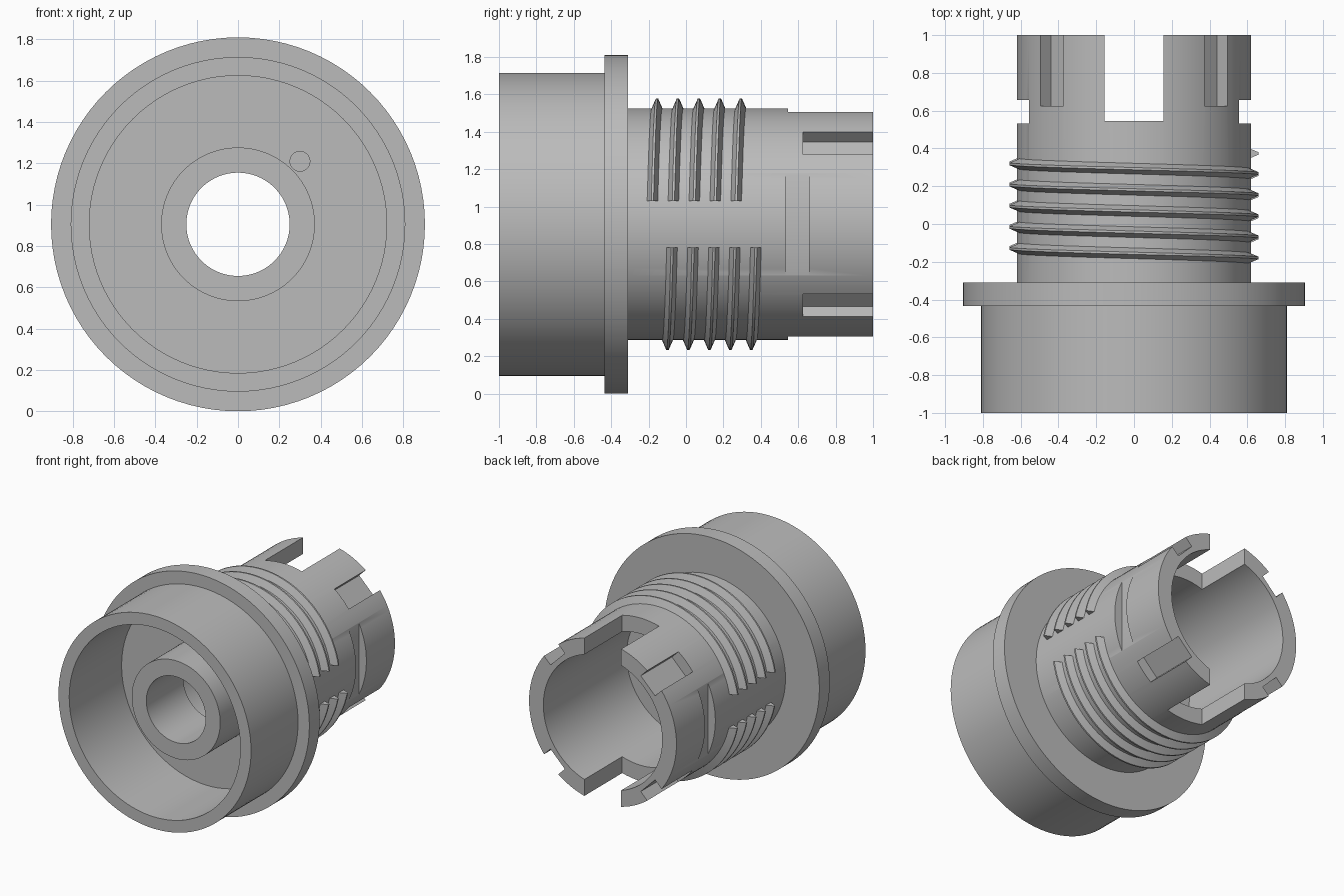
import bpy
import bmesh
import math
from mathutils import Matrix, Vector

CENTRE = 0.905   # height of the main axis, which runs along y
SIDES = 96

if "Cube" in bpy.data.objects:
    bpy.data.objects.remove(bpy.data.objects["Cube"], do_unlink=True)

grey = bpy.data.materials.new("plain grey")
grey.use_nodes = True
grey.diffuse_color = (0.5, 0.5, 0.5, 1)
grey.node_tree.nodes["Principled BSDF"].inputs["Base Color"].default_value = (0.5, 0.5, 0.5, 1)


def add_object(name, bm):
    """Turn a bmesh into a grey object on the main axis."""
    bmesh.ops.recalc_face_normals(bm, faces=bm.faces)
    mesh = bpy.data.meshes.new(name)
    bm.to_mesh(mesh)
    bm.free()
    mesh.materials.append(grey)
    obj = bpy.data.objects.new(name, mesh)
    obj.location.z = CENTRE
    bpy.context.collection.objects.link(obj)
    return obj


def activate(obj):
    bpy.ops.object.select_all(action="DESELECT")
    obj.select_set(True)
    bpy.context.view_layer.objects.active = obj


def box_cutter(low, high, angle=0):
    """Box between two corners, turned about the main axis."""
    low, high = Vector(low), Vector(high)
    bm = bmesh.new()
    bmesh.ops.create_cube(bm, size=1)
    bmesh.ops.scale(bm, vec=high - low, verts=bm.verts)
    bmesh.ops.translate(bm, vec=(low + high) / 2, verts=bm.verts)
    bmesh.ops.rotate(bm, cent=(0, 0, 0), verts=bm.verts,
                     matrix=Matrix.Rotation(math.radians(angle), 3, "Y"))
    return add_object("cutter", bm)


def hole_cutter(x, z, radius, front, back):
    bm = bmesh.new()
    bmesh.ops.create_cone(bm, cap_ends=True, segments=32, radius1=radius,
                          radius2=radius, depth=back - front)
    bmesh.ops.rotate(bm, cent=(0, 0, 0), verts=bm.verts,
                     matrix=Matrix.Rotation(math.pi / 2, 3, "X"))
    bmesh.ops.translate(bm, vec=(x, (front + back) / 2, z), verts=bm.verts)
    return add_object("cutter", bm)


# Turned body: front cup with hub, flange and hollow rear barrel (radius, y)
profile = [(0.25, -0.745), (0.372, -0.745), (0.372, -0.37), (0.72, -0.37),
           (0.72, -1), (0.81, -1), (0.81, -0.435), (0.905, -0.435),
           (0.905, -0.31), (0.62, -0.31), (0.62, 1), (0.5, 1),
           (0.5, 0), (0.37, 0), (0.37, -0.3), (0.25, -0.3)]
bm = bmesh.new()
rings = []
for i in range(SIDES):
    a = math.tau * i / SIDES
    rings.append([bm.verts.new((r * math.cos(a), y, r * math.sin(a))) for r, y in profile])
for i in range(SIDES):
    here, there = rings[i], rings[(i + 1) % SIDES]
    for j in range(len(profile)):
        k = (j + 1) % len(profile)
        bm.faces.new((here[j], here[k], there[k], there[j]))
body = add_object("connector_body", bm)

# Rear slot, side recesses, diagonal notches and the blind hole beside the hub
cutters = [box_cutter((-0.155, 0.545, -0.8), (0.155, 1.1, 0.8)),
           hole_cutter(0.3, 0.305, 0.048, -0.45, -0.2)]
for turn in (0, 180):
    cutters.append(box_cutter((0.557, 0.533, -0.4), (0.8, 0.657, 0.4), turn))
for turn in (45, 135, 225, 315):
    cutters.append(box_cutter((0.537, 0.625, -0.085), (0.75, 1.1, 0.085), turn))

activate(body)
for cutter in cutters:
    cutter.hide_render = True
    cut = body.modifiers.new("cut", "BOOLEAN")
    cut.operation = "DIFFERENCE"
    cut.solver = "EXACT"
    cut.object = cutter
    bpy.ops.object.modifier_apply(modifier=cut.name)
for cutter in cutters:
    bpy.data.objects.remove(cutter, do_unlink=True)
bpy.ops.object.shade_smooth_by_angle(angle=math.radians(30))

# Interrupted screw thread: half turns above and below, ends cut level
PITCH = 0.112
GAP = 0.125
STEPS = 40
ridge = [(0.6, -0.037), (0.672, -0.006), (0.672, 0.006), (0.6, 0.037)]
bm = bmesh.new()
for half in range(10):
    sections = []
    for s in range(STEPS + 1):
        section = []
        for r, dy in ridge:
            start = math.asin(GAP / r)
            a = half * math.pi + start + (math.pi - 2 * start) * s / STEPS
            y = -0.155 + PITCH * (a - math.pi / 2) / math.tau + dy
            section.append(bm.verts.new((r * math.cos(a), y, r * math.sin(a))))
        sections.append(section)
    for here, there in zip(sections, sections[1:]):
        for j in range(4):
            k = (j + 1) % 4
            bm.faces.new((here[j], here[k], there[k], there[j]))
    bm.faces.new(sections[0])
    bm.faces.new(sections[-1])
thread = add_object("screw_thread", bm)
activate(thread)
bpy.ops.object.shade_smooth_by_angle(angle=math.radians(30))
